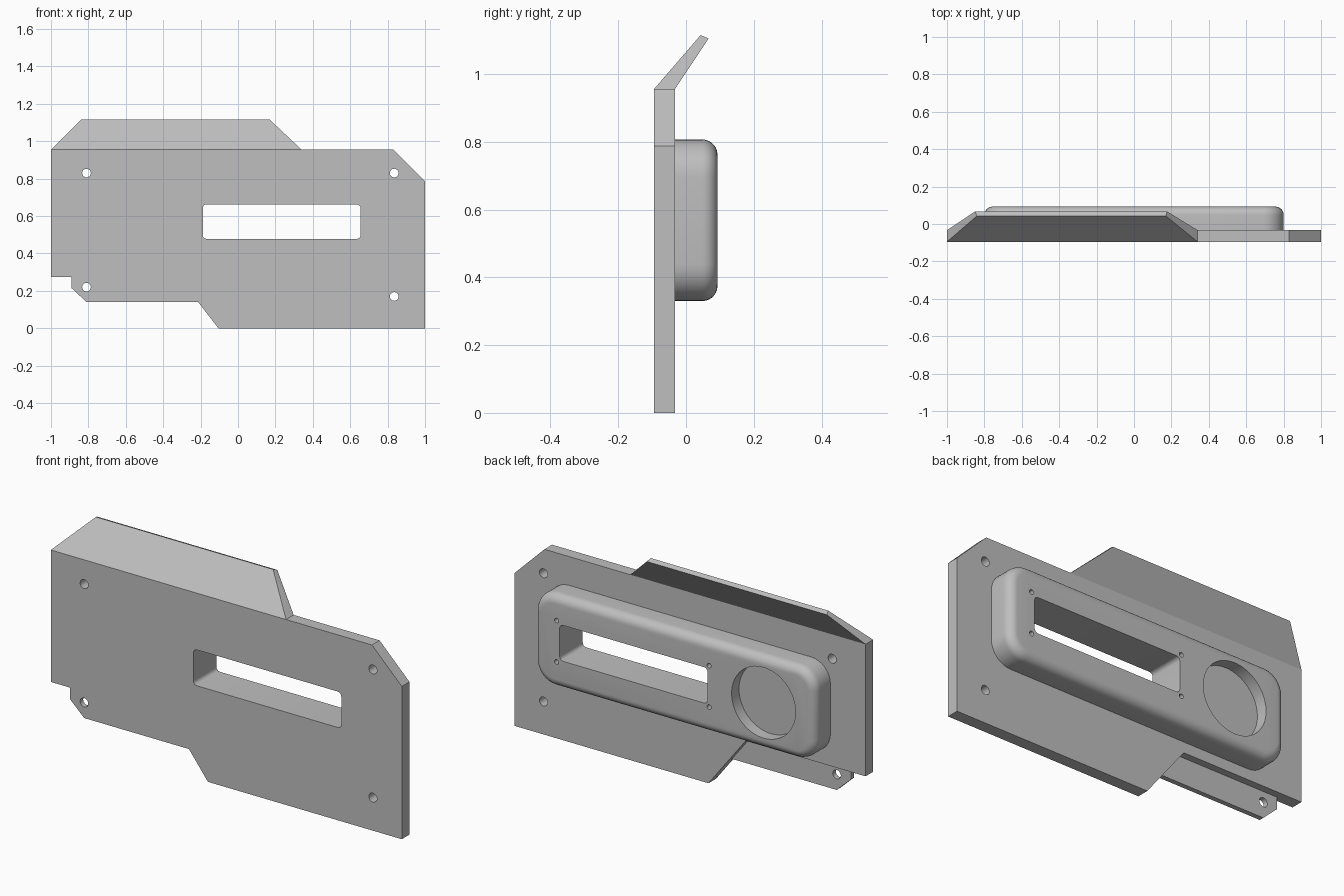
import bpy
import bmesh
from math import cos, sin, pi, radians

if "Cube" in bpy.data.objects:
    bpy.data.objects.remove(bpy.data.objects["Cube"])

FRONT, BACK, RIM = -0.095, -0.033, 0.093   # plate front, plate back, housing back
BEND = 0.955                               # height of the flange bend

grey = bpy.data.materials.new("plain grey")
grey.use_nodes = True
grey.diffuse_color = (0.52, 0.52, 0.52, 1)
grey.node_tree.nodes["Principled BSDF"].inputs["Base Color"].default_value = grey.diffuse_color


def finish(name, bm):
    bmesh.ops.recalc_face_normals(bm, faces=bm.faces)
    mesh = bpy.data.meshes.new(name)
    bm.to_mesh(mesh)
    bm.free()
    obj = bpy.data.objects.new(name, mesh)
    bpy.context.collection.objects.link(obj)
    mesh.materials.append(grey)
    return obj


def prism(name, outline, y0, y1, fillet=0):
    """Extrude an x-z outline from y0 to y1, rounding the y1 rim if asked."""
    bm = bmesh.new()
    base = bm.faces.new([bm.verts.new((x, y0, z)) for x, z in outline])
    bm.faces.ensure_lookup_table()
    new = bmesh.ops.extrude_face_region(bm, geom=[base], use_keep_orig=True)["geom"]
    verts = [g for g in new if isinstance(g, bmesh.types.BMVert)]
    bmesh.ops.translate(bm, verts=verts, vec=(0, y1 - y0, 0))
    if fillet:
        bmesh.ops.recalc_face_normals(bm, faces=bm.faces)
        rim = [e for e in bm.edges if all(abs(v.co.y - y1) < 1e-5 for v in e.verts)]
        bmesh.ops.bevel(bm, geom=rim, offset=fillet, segments=7, profile=0.5,
                        affect='EDGES', clamp_overlap=True)
    return finish(name, bm)


def circle(x, z, r, n=32):
    return [(x + r * cos(2 * pi * i / n), z + r * sin(2 * pi * i / n)) for i in range(n)]


def rounded_rect(x0, x1, z0, z1, r, n=8):
    pts = []
    corners = ((x1 - r, z1 - r), (x0 + r, z1 - r), (x0 + r, z0 + r), (x1 - r, z0 + r))
    for k, (cx, cz) in enumerate(corners):
        for i in range(n + 1):
            a = pi / 2 * (k + i / n)
            pts.append((cx + r * cos(a), cz + r * sin(a)))
    return pts


def activate(obj):
    bpy.ops.object.select_all(action='DESELECT')
    obj.select_set(True)
    bpy.context.view_layer.objects.active = obj


def cut(obj, outline, y0, y1):
    cutter = prism("cutter", outline, y0, y1)
    cutter.hide_render = True
    mod = obj.modifiers.new("cut", 'BOOLEAN')
    mod.operation, mod.solver, mod.object = 'DIFFERENCE', 'EXACT', cutter
    activate(obj)
    bpy.ops.object.modifier_apply(modifier=mod.name)
    bpy.data.objects.remove(cutter)


# Mounting plate with chamfered corner and notched lower edge
plate = prism("mounting_plate", [
    (-1, BEND), (0.83, BEND), (1, 0.787), (1, 0), (-0.105, 0), (-0.213, 0.14),
    (-0.81, 0.14), (-0.89, 0.215), (-0.89, 0.275), (-1, 0.275)], FRONT, BACK)

# Thin lower tab: the back of the plate is stepped away
cut(plate, [(-1.1, 0.275), (-0.317, 0.275), (-0.0277, -0.1), (-1.1, -0.1)], -0.07, 0)

# Mounting holes
for x, z in ((-0.81, 0.83), (0.835, 0.83), (-0.81, 0.22), (0.835, 0.17)):
    cut(plate, circle(x, z, 0.023), -0.2, 0.1)

# Raised housing on the back
housing = prism("raised_housing", rounded_rect(-0.8, 0.8, 0.33, 0.807, 0.11),
                BACK, RIM, fillet=0.045)

# Window through plate and housing
window = rounded_rect(-0.188, 0.655, 0.478, 0.663, 0.02, 4)
for part in (plate, housing):
    cut(part, window, -0.2, 0.2)

# Round pocket and screw holes around the window
cut(housing, circle(-0.507, 0.57, 0.182, 64), 0.033, 0.2)
for x in (-0.197, 0.672):
    for z in (0.465, 0.678):
        cut(housing, circle(x, z, 0.012, 16), 0.04, 0.2)

# Bent flange with slanted ends
bm = bmesh.new()
for x0, x1, y, z in ((-1, 0.34, FRONT, BEND), (-1, 0.34, BACK, BEND),
                     (-0.84, 0.17, 0.043, 1.115), (-0.85, 0.177, 0.067, 1.105)):
    for x in (x0, x1):
        bm.verts.new((x, y, z))
bmesh.ops.convex_hull(bm, input=bm.verts)
bmesh.ops.dissolve_limit(bm, angle_limit=radians(1), verts=bm.verts, edges=bm.edges)
finish("bent_flange", bm)

for part in (plate, housing):
    activate(part)
    bpy.ops.object.shade_smooth_by_angle(angle=radians(30))
